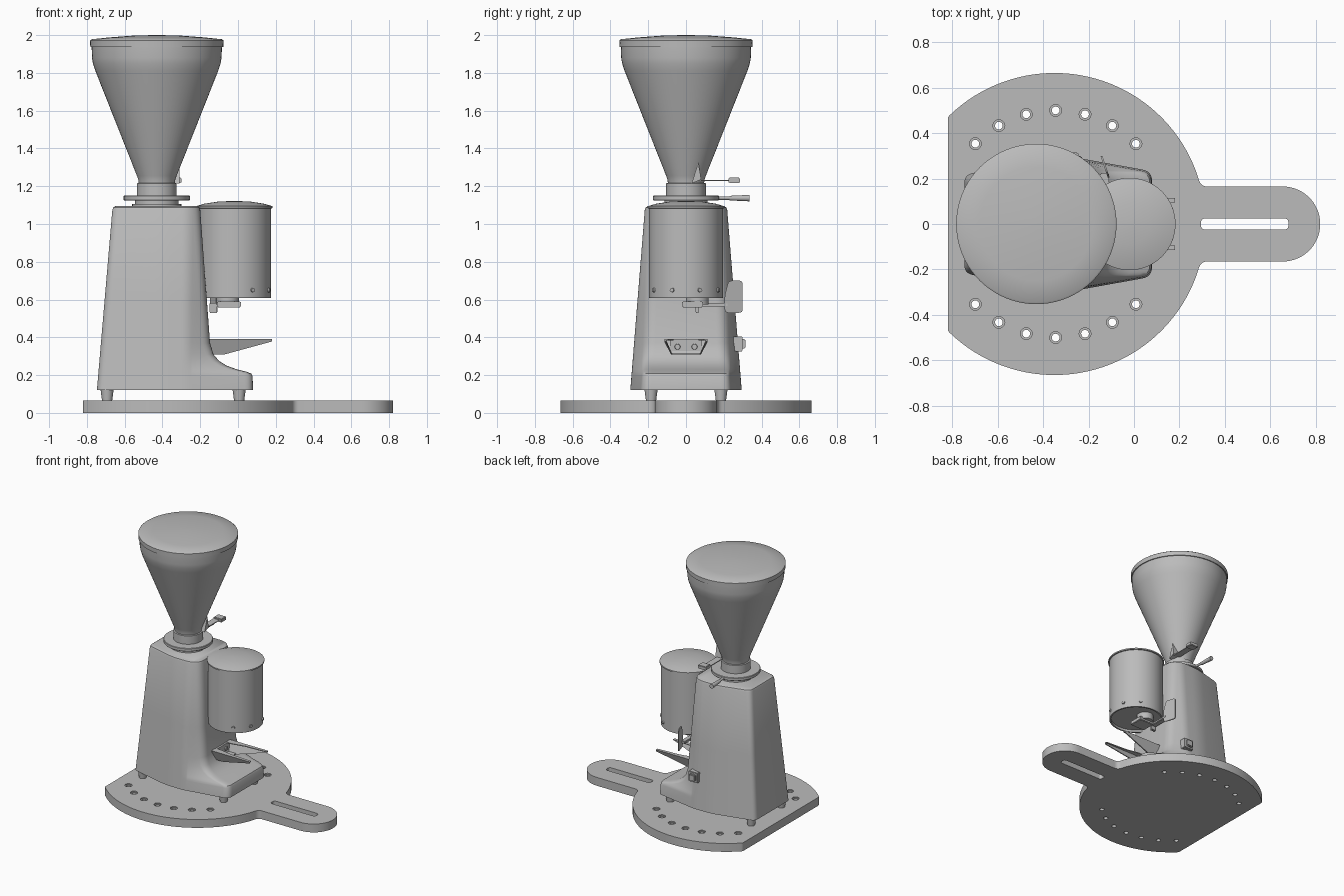
import bpy, bmesh, math
from math import cos, sin, pi, radians
from mathutils import Vector, Matrix

if "Cube" in bpy.data.objects:
    bpy.data.objects.remove(bpy.data.objects["Cube"], do_unlink=True)

grey = bpy.data.materials.new("satin_grey")
grey.use_nodes = True
COLOUR = (0.5, 0.5, 0.5, 1)
grey.diffuse_color = COLOUR
grey.node_tree.nodes["Principled BSDF"].inputs["Base Color"].default_value = COLOUR
parts = []


def finish(name, bm):
    bmesh.ops.recalc_face_normals(bm, faces=bm.faces)
    mesh = bpy.data.meshes.new(name)
    bm.to_mesh(mesh)
    bm.free()
    mesh.materials.append(grey)
    ob = bpy.data.objects.new(name, mesh)
    bpy.context.collection.objects.link(ob)
    parts.append(ob)
    return ob


def loft(name, rings):
    """Skin closed rings of points and cap both ends."""
    bm = bmesh.new()
    rows = [[bm.verts.new(p) for p in ring] for ring in rings]
    n = len(rows[0])
    for a, b in zip(rows, rows[1:]):
        for i in range(n):
            j = (i + 1) % n
            bm.faces.new((a[i], a[j], b[j], b[i]))
    bm.faces.new(rows[0])
    bm.faces.new(rows[-1])
    return finish(name, bm)


def circle(r, cx=0, cy=0, n=64):
    return [(cx + r * cos(2 * pi * i / n), cy + r * sin(2 * pi * i / n)) for i in range(n)]


def turned(name, profile, cx, cy=0, n=64):
    return loft(name, [[(x, y, z) for x, y in circle(r, cx, cy, n)] for r, z in profile])


def rod(name, start, end, r0, r1, n=20):
    start, end = Vector(start), Vector(end)
    ob = turned(name, [(r0, 0), (r1, (end - start).length)], 0, 0, n)
    turn = (end - start).to_track_quat("Z", "Y").to_matrix().to_4x4()
    ob.data.transform(Matrix.Translation(start) @ turn)
    return ob


def rounded(points, steps=6):
    """Round polygon corners given as (x, y, cut distance)."""
    out = []
    for i, (x, y, d) in enumerate(points):
        p = Vector((x, y))
        if d == 0:
            out.append((x, y))
            continue
        a = p + (Vector(points[i - 1][:2]) - p).normalized() * d
        b = p + (Vector(points[(i + 1) % len(points)][:2]) - p).normalized() * d
        for k in range(steps + 1):
            t = k / steps
            q = a * (1 - t) ** 2 + p * 2 * t * (1 - t) + b * t * t
            out.append((q.x, q.y))
    return out


def box(name, lo, hi, bevel=0.004, spin=0):
    lo, hi = Vector(lo), Vector(hi)
    bm = bmesh.new()
    bmesh.ops.create_cube(bm, size=1)
    bmesh.ops.scale(bm, vec=hi - lo, verts=bm.verts)
    if bevel:
        bmesh.ops.bevel(bm, geom=bm.edges[:], offset=bevel, segments=2, affect="EDGES")
    bmesh.ops.rotate(bm, matrix=Matrix.Rotation(spin, 3, "Z"), verts=bm.verts)
    bmesh.ops.translate(bm, vec=(lo + hi) / 2, verts=bm.verts)
    return finish(name, bm)


def sheet(name, outlines, z0, z1):
    """Flat plate; outlines after the first are holes."""
    cu = bpy.data.curves.new(name, "CURVE")
    cu.dimensions, cu.fill_mode = "2D", "BOTH"
    cu.extrude = (z1 - z0) / 2
    for pts in outlines:
        sp = cu.splines.new("POLY")
        sp.points.add(len(pts) - 1)
        for v, (x, y) in zip(sp.points, pts):
            v.co = (x, y, 0, 1)
        sp.use_cyclic_u = True
    cu.materials.append(grey)
    ob = bpy.data.objects.new(name, cu)
    bpy.context.collection.objects.link(ob)
    ob.location.z = (z0 + z1) / 2
    bpy.ops.object.select_all(action="DESELECT")
    ob.select_set(True)
    bpy.context.view_layer.objects.active = ob
    bpy.ops.object.convert(target="MESH")
    parts.append(bpy.context.view_layer.objects.active)


# Base plate: cut disc with a slotted handle and a ring of countersunk holes
R, CX, HW = 0.665, -0.35, 0.165
half = [(0.82 - HW + HW * cos(a), HW * sin(a), 0) for a in [radians(6 * i) for i in range(16)]]
half.append((CX + math.sqrt(R * R - HW * HW), HW, 0.03))
half += [(CX + R * cos(radians(a)), R * sin(radians(a)), 0) for a in range(20, 135, 3)]
half.append((-0.82, 0.47, 0.01))
outline = rounded(half + [(x, -y, d) for x, y, d in reversed(half[1:])])
slot = rounded([(0.295, -0.025, 0.02), (0.68, -0.025, 0.02), (0.68, 0.025, 0.02), (0.295, 0.025, 0.02)])
spots = [(-0.345 + 0.5 * sin(radians(a)), s * 0.5 * cos(radians(a)))
         for a in range(-45, 46, 15) for s in (1, -1)]
sheet("base_plate", [outline, slot] + [circle(0.017, x, y, 20) for x, y in spots], 0, 0.057)
sheet("base_plate_top", [outline, slot] + [circle(0.026, x, y, 20) for x, y in spots], 0.057, 0.065)


# Body: tapered tower with bowed sides that sweeps out into a front foot
def body_ring(z, front, front_w, inset=0, corner=0.045):
    t = (z - 0.12) / 0.97
    back, back_w, mid_w = -0.747 + 0.083 * t + inset, 0.215 - 0.06 * t, 0.295 - 0.078 * t - inset
    side = [(front - inset, front_w - inset, corner), (-0.27, mid_w, 0.03),
            (-0.42, mid_w, 0.06), (back, back_w - inset, 0.035)]
    ring = rounded(side + [(x, -y, d) for x, y, d in reversed(side)])
    return [(x, y, z) for x, y in ring]


body = [(0.12, 0.08, 0.232), (0.195, 0.077, 0.226), (0.208, 0.07, 0.223), (0.218, 0.045, 0.222),
        (0.23, -0.005, 0.222), (0.25, -0.06, 0.221), (0.275, -0.1, 0.218), (0.31, -0.13, 0.213),
        (0.37, -0.148, 0.207), (0.6, -0.165, 0.2), (1.075, -0.2, 0.18)]
loft("body", [body_ring(*row) for row in body]
     + [body_ring(1.088, -0.2, 0.18, 0.004), body_ring(1.095, -0.2, 0.18, 0.015)])
for x in (-0.693, 0.006):
    for y in (-0.185, 0.185):
        turned("foot", [(0.027, 0.065), (0.035, 0.125)], x, y, 24)

# Collar, hopper and lid
AX = -0.43
turned("collar_base", [(0.13, 1.085), (0.13, 1.105), (0.115, 1.105), (0.115, 1.13)], AX)
turned("adjusting_ring", [(0.172, 1.125), (0.175, 1.128), (0.175, 1.147), (0.172, 1.15)], AX)
turned("hopper_neck", [(0.105, 1.145), (0.105, 1.215), (0.095, 1.218)], AX)
turned("hopper", [(0.095, 1.21), (0.098, 1.235), (0.105, 1.255), (0.325, 1.81),
                  (0.338, 1.85), (0.343, 1.88), (0.345, 1.945)], AX, 0, 80)
turned("hopper_lid", [(0.345, 1.938), (0.352, 1.938), (0.353, 1.972), (0.345, 1.978),
                      (0.25, 1.988), (0.13, 1.997), (0.02, 2.0)], AX, 0, 80)

# Ring lever and hopper shutter
rod("ring_lever", (-0.44, 0.15, 1.137), (-0.45, 0.24, 1.137), 0.009, 0.009)
rod("ring_lever_grip", (-0.45, 0.23, 1.137), (-0.455, 0.335, 1.137), 0.012, 0.017)
box("shutter_plate", (-0.37, 0.04, 1.228), (-0.32, 0.24, 1.234), 0)
box("shutter_knob", (-0.37, 0.225, 1.217), (-0.3, 0.285, 1.245))
fin = [(0.03, 1.215), (0.08, 1.235), (0.075, 1.27), (0.065, 1.325)]
loft("shutter_fin", [[(x, y, z) for y, z in fin] for x in (-0.36, -0.31)])

# Dosing chamber with lid and screws
DX = -0.02
turned("dosing_chamber", [(0.06, 0.625), (0.182, 0.625), (0.182, 0.607), (0.193, 0.607),
                          (0.195, 0.61), (0.195, 1.09)], DX)
turned("dosing_lid", [(0.195, 1.082), (0.203, 1.084), (0.203, 1.094), (0.16, 1.107),
                      (0.09, 1.118), (0.015, 1.122)], DX)
for a in (-60, -22, 22, 60):
    c, s = cos(radians(a)), sin(radians(a))
    rod("chamber_screw", (DX + 0.185 * c, 0.185 * s, 0.65), (DX + 0.203 * c, 0.203 * s, 0.65), 0.013, 0.011, 12)

# Outlet and dosing lever with its paddle
turned("outlet_spout", [(0.06, 0.575), (0.06, 0.63)], -0.055, 0.06, 32)
box("dosing_arm", (-0.11, -0.02, 0.558), (0.015, 0.09, 0.59))
box("dosing_link", (-0.15, 0.05, 0.562), (-0.11, 0.225, 0.582))
box("link_bracket", (-0.15, 0.05, 0.53), (-0.11, 0.07, 0.57), 0.003)
paddle = rounded([(0.205, 0.53, 0.02), (0.3, 0.53, 0.02), (0.3, 0.7, 0.02), (0.225, 0.7, 0.02), (0.205, 0.62, 0.01)])
loft("dosing_paddle", [[(-0.11 - 0.33 * (y - 0.2) + dx, y, z) for y, z in paddle] for dx in (-0.004, 0.004)])

# Holder fork under the outlet: back plate, short floor and two tapered prongs
box("fork_back", (-0.165, -0.085, 0.31), (-0.135, 0.085, 0.388), 0)
box("fork_floor", (-0.15, -0.08, 0.31), (-0.07, 0.08, 0.317), 0)
prong = [(-0.16, 0.39), (0.18, 0.39), (0.18, 0.378), (-0.07, 0.31), (-0.16, 0.31)]
for s in (1, -1):
    def lean(z):
        return 0.08 + min(0.035, (z - 0.31) * 0.7)
    loft("fork_prong", [[(x, s * (lean(z) + d), z) for x, z in prong] for d in (-0.008, 0)])
    lip = [(-0.16, 0.065), (-0.1, 0.065), (0.0, 0.085), (0.18, 0.095), (0.18, 0.112), (-0.16, 0.112)]
    loft("fork_lip", [[(x, s * y, z) for x, y in lip] for z in (0.384, 0.39)])
    rod("fork_screw", (-0.14, s * 0.045, 0.35), (-0.127, s * 0.045, 0.35), 0.016, 0.014, 16)

# Power switch on the side
box("switch_housing", (-0.31, 0.235, 0.325), (-0.23, 0.3, 0.405))
box("switch_rocker", (-0.295, 0.29, 0.34), (-0.245, 0.315, 0.39), 0.005)

# Smooth the curved faces, keep the edges sharp
bpy.ops.object.select_all(action="DESELECT")
for ob in parts:
    ob.select_set(True)
bpy.context.view_layer.objects.active = parts[0]
bpy.ops.object.shade_smooth_by_angle(angle=radians(32))
